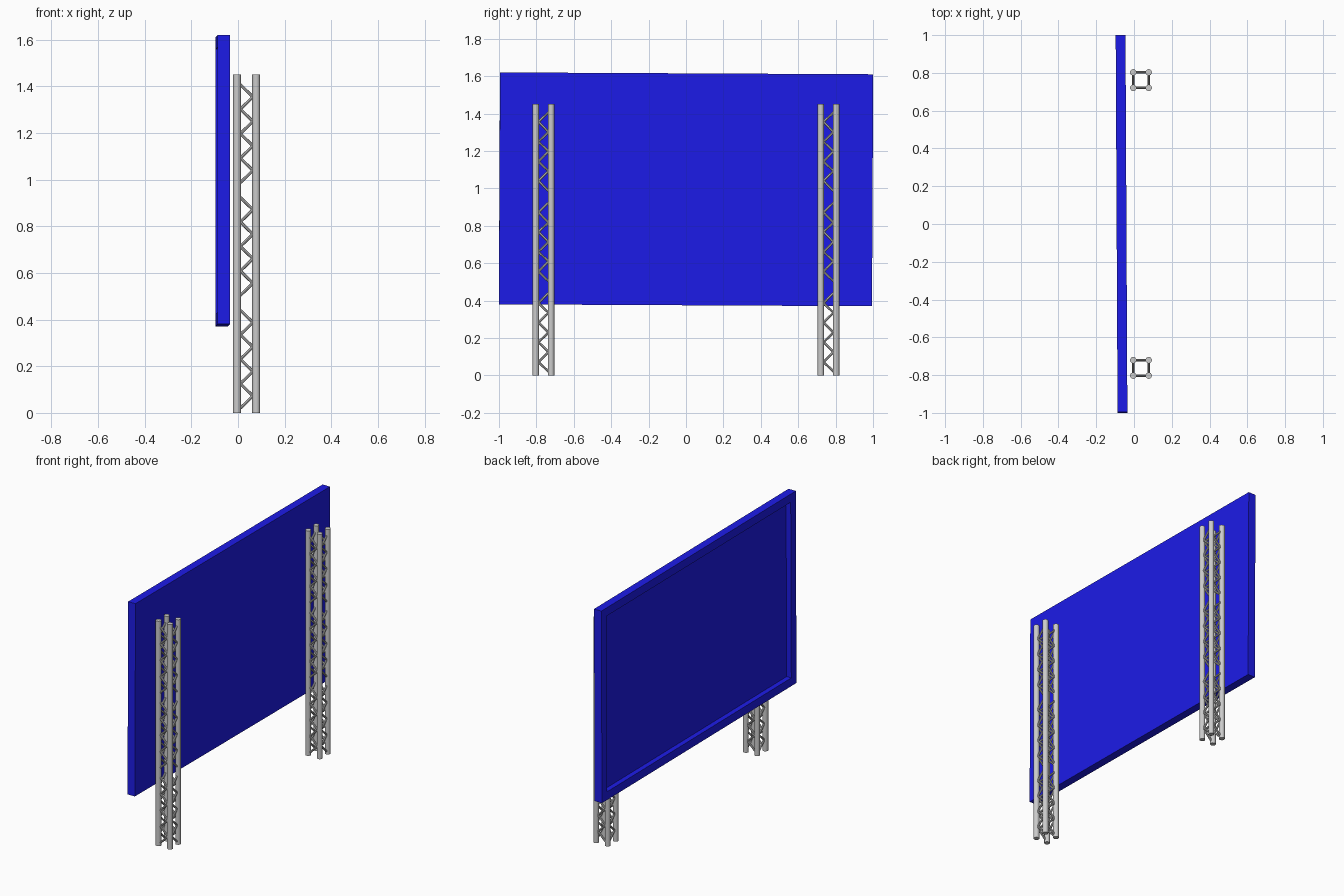
import bpy, bmesh
from mathutils import Vector, Matrix

if "Cube" in bpy.data.objects:
    bpy.data.objects.remove(bpy.data.objects["Cube"])

SEG = 1.45 / 3            # height of one truss section
HALF = 0.041              # half spacing of the chords
CHORD_R, BRACE_R = 0.017, 0.0065


def rod(bm, a, b, r, sides):
    a, b = Vector(a), Vector(b)
    d = b - a
    m = Matrix.Translation((a + b) / 2) @ d.to_track_quat('Z', 'Y').to_matrix().to_4x4()
    bmesh.ops.create_cone(bm, cap_ends=True, segments=sides, radius1=r, radius2=r,
                          depth=d.length, matrix=m)


def finish(bm, name, smooth=False):
    me = bpy.data.meshes.new(name)
    bm.to_mesh(me)
    bm.free()
    ob = bpy.data.objects.new(name, me)
    bpy.context.collection.objects.link(ob)
    if smooth:
        bpy.context.view_layer.objects.active = ob
        ob.select_set(True)
        bpy.ops.object.shade_smooth_by_angle()
        ob.select_set(False)
    return ob


# truss section: four chords and a zigzag of braces on every side
bm = bmesh.new()
for sx in (-HALF, HALF):
    for sy in (-HALF, HALF):
        rod(bm, (sx, sy, 0), (sx, sy, SEG), CHORD_R, 16)
reach = HALF - CHORD_R + 0.003
steps, z0, z1 = 8, 0.02, 0.44
for i in range(steps):
    za = z0 + (z1 - z0) * i / steps
    zb = z0 + (z1 - z0) * (i + 1) / steps
    s = reach if i % 2 == 0 else -reach
    for side in (-HALF, HALF):
        rod(bm, (-s, side, za), (s, side, zb), BRACE_R, 8)
        rod(bm, (side, s, za), (side, -s, zb), BRACE_R, 8)
section = finish(bm, "truss_section", True)

# two posts of three stacked sections
first = True
for label, y in (("near", -0.762), ("far", 0.762)):
    for k in range(3):
        ob = section if first else section.copy()
        if not first:
            bpy.context.collection.objects.link(ob)
        first = False
        ob.name = f"{label}_post_section_{k + 1}"
        ob.location = (0.037, y, k * SEG)

# sign board: box with a recessed panel on the -x face
bm = bmesh.new()
bmesh.ops.create_cube(bm, size=1, matrix=Matrix.Diagonal((0.052, 1.995, 1.24, 1)))
bm.normal_update()
face = next(f for f in bm.faces if f.normal.x < -0.9)
bmesh.ops.inset_region(bm, faces=[face], thickness=0.075)
ext = bmesh.ops.extrude_discrete_faces(bm, faces=[face])
bmesh.ops.translate(bm, vec=(0.033, 0, 0), verts=ext["faces"][0].verts)
board = finish(bm, "sign_board")
board.location = (-0.066, 0, 0.995)
board.rotation_euler = (-0.005, 0, 0.005)

blue = bpy.data.materials.new("blue_board")
blue.diffuse_color = (0.012, 0.011, 0.8, 1)
blue.use_nodes = True
blue.node_tree.nodes["Principled BSDF"].inputs["Base Color"].default_value = blue.diffuse_color
board.data.materials.append(blue)
